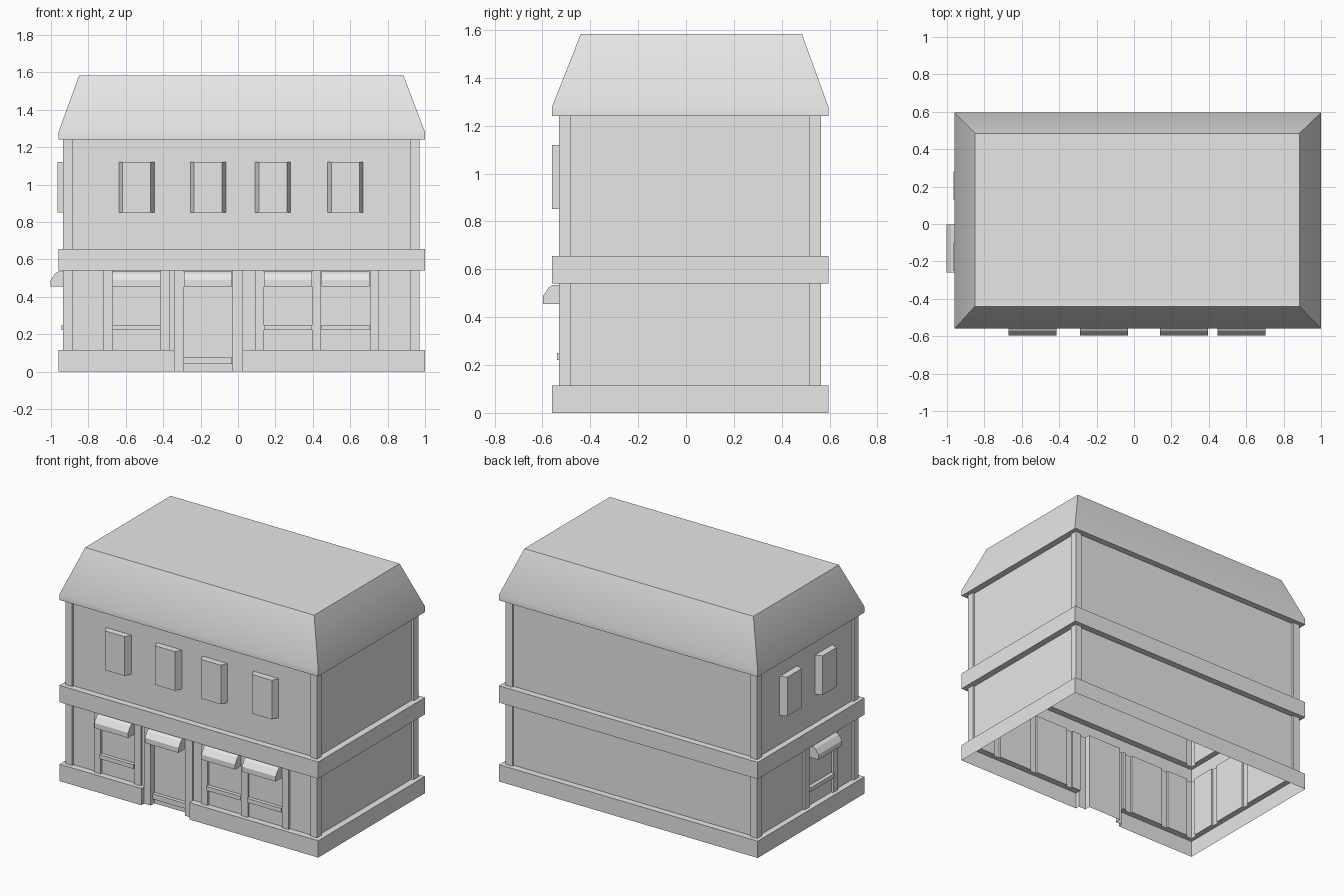
import bpy
import bmesh

cube = bpy.data.objects.get("Cube")
if cube:
    bpy.data.objects.remove(cube, do_unlink=True)

stone = bpy.data.materials.new("light_grey")
stone.use_nodes = True
stone.diffuse_color = (0.8, 0.8, 0.8, 1)
stone.node_tree.nodes["Principled BSDF"].inputs["Base Color"].default_value = (0.8, 0.8, 0.8, 1)

# Wall planes at the outer face of the pilasters
X0, X1, Y0, Y1 = -0.935, 0.97, -0.53, 0.565
RECESS = 0.015
PILLAR = 0.05


def finish(name, bm, smooth=False):
    bmesh.ops.remove_doubles(bm, verts=bm.verts, dist=0.0005)
    mesh = bpy.data.meshes.new(name)
    bm.to_mesh(mesh)
    bm.free()
    mesh.materials.append(stone)
    obj = bpy.data.objects.new(name, mesh)
    bpy.context.collection.objects.link(obj)
    if smooth:
        bpy.ops.object.select_all(action="DESELECT")
        obj.select_set(True)
        bpy.context.view_layer.objects.active = obj
        bpy.ops.object.shade_smooth_by_angle(angle=0.5)
    return obj


def rect(x0, y0, x1, y1):
    return [(x0, y0), (x1, y0), (x1, y1), (x0, y1)]


def walls(bm, lower, z0, upper, z1):
    """Join two counterclockwise outlines with outward quads."""
    lo = [bm.verts.new((*p, z0)) for p in lower]
    hi = [bm.verts.new((*p, z1)) for p in upper]
    for i in range(len(lo)):
        j = (i + 1) % len(lo)
        bm.faces.new((lo[i], lo[j], hi[j], hi[i]))
    return hi


def ledge(bm, a, b, z, up):
    """Fill the flat area between two outlines, skipping shared edges."""
    def edges(pts):
        return {frozenset((p, q)) for p, q in zip(pts, pts[1:] + pts[:1])}
    verts, loop = {}, []
    for pair in edges(a) ^ edges(b):
        ends = [verts.setdefault(p, bm.verts.new((*p, z))) if p not in verts else verts[p]
                for p in sorted(pair)]
        loop.append(bm.edges.new(ends))
    made = bmesh.ops.triangle_fill(bm, edges=loop, use_beauty=True, normal=(0, 0, 1))
    for f in made["geom"]:
        if isinstance(f, bmesh.types.BMFace):
            f.normal_update()
            if (f.normal.z > 0) != up:
                f.normal_flip()


def side(start, end, bumps, place):
    """Plan of one wall; bumps are (from, to, inset), gaps are plain wall."""
    runs, t = [], start
    corner = [(start, start + PILLAR, 0), (end - PILLAR, end, 0)]
    for a, b, inset in sorted(corner + bumps):
        if a - t > 0.001:
            runs.append((t, a, RECESS))
        runs.append((a, b, inset))
        t = b
    return [place(t, d) for a, b, d in runs for t in (a, b)]


def outline(front_bumps, left_bumps):
    pts = side(X0, X1, front_bumps, lambda t, d: (t, Y0 + d))
    pts += side(Y0, Y1, [], lambda t, d: (X1 - d, t))
    pts += side(X0, X1, [], lambda t, d: (t, Y1 - d))[::-1]
    pts += side(Y0, Y1, left_bumps, lambda t, d: (X0 + d, t))[::-1]
    pts = [(round(x, 4), round(y, 4)) for x, y in pts]
    return [p for i, p in enumerate(pts) if p != pts[i - 1]]


# Building shell: plinth, shop floor, band and upper floor, open underneath
pilasters = [(-0.72, -0.67), (-0.415, -0.365), (-0.34, -0.29), (-0.03, 0.025),
             (0.09, 0.14), (0.395, 0.445), (0.705, 0.755)]
front = [(a, b, 0) for a, b in pilasters] + [(-0.29, -0.03, 0.04)]
left = [(-0.31, -0.258, 0), (-0.002, 0.05, 0)]
shop = outline(front, left)
upper = outline([], [])
door = [p for p in shop if -0.35 < p[0] < 0.03 and p[1] < 0 and p[1] != -0.515]
outer = rect(-0.96, -0.56, 1.0, 0.595)
plinth = [outer[0], (-0.34, -0.56)] + door + [(0.025, -0.56)] + outer[1:]

bm = bmesh.new()
tiers = [(plinth, 0, 0.115), (shop, 0.115, 0.54),
         (outer, 0.54, 0.655), (upper, 0.655, 1.24)]
for plan, z0, z1 in tiers:
    walls(bm, plan, z0, plan, z1)
ledge(bm, plinth, shop, 0.115, True)
ledge(bm, shop, outer, 0.54, False)
ledge(bm, outer, upper, 0.655, True)
finish("building_walls", bm)

# Roof with a short upright eave and a flat top
bm = bmesh.new()
crown = rect(-0.85, -0.44, 0.885, 0.485)
ledge(bm, outer, upper, 1.24, False)
walls(bm, outer, 1.24, outer, 1.28)
bm.faces.new(walls(bm, outer, 1.28, crown, 1.583))
finish("roof", bm, smooth=True)


# Fittings use (along, outward, height) coordinates on a wall
def on_front(t, out, z):
    return (t, Y0 - out, z)


def on_left(t, out, z):
    return (X0 - out, -t, z)


def solid(name, place, ring_a, ring_b):
    bm = bmesh.new()
    a = [bm.verts.new(place(*p)) for p in ring_a]
    b = [bm.verts.new(place(*p)) for p in ring_b]
    bm.faces.new(a)
    bm.faces.new(b)
    for i in range(len(a)):
        j = (i + 1) % len(a)
        bm.faces.new((a[i], a[j], b[j], b[i]))
    bmesh.ops.recalc_face_normals(bm, faces=bm.faces)
    finish(name, bm)


def block(name, place, plan, z0, z1):
    solid(name, place, [(t, o, z0) for t, o in plan], [(t, o, z1) for t, o in plan])


AWNING = [(-0.015, 0.455), (0.067, 0.455), (0.067, 0.49),
          (0.043, 0.525), (0.027, 0.535), (-0.015, 0.535)]
HALF = 0.128


def awning(name, place, c):
    solid(name, place, [(c - HALF, o, z) for o, z in AWNING],
          [(c + HALF, o, z) for o, z in AWNING])


def sill(name, place, c, back, out, z0, z1):
    block(name, place, rect(c - HALF, back, c + HALF, out), z0, z1)


def bay(name, place, c):
    plan = [(c - 0.095, -0.015), (c + 0.095, -0.015), (c + 0.075, 0.03), (c - 0.075, 0.03)]
    block(name, place, plan, 0.852, 1.12)


# Shop windows and door
for i, c in enumerate((-0.5425, 0.2675, 0.575)):
    awning(f"front_awning_{i + 1}", on_front, c)
    sill(f"front_sill_{i + 1}", on_front, c, -0.015, 0.01, 0.222, 0.25)
awning("door_awning", on_front, -0.16)
sill("door_step", on_front, -0.16, -0.04, -0.015, 0.04, 0.075)
awning("side_awning", on_left, 0.13)
sill("side_sill", on_left, 0.13, -0.015, 0.01, 0.222, 0.25)

# Upper windows
for i, c in enumerate((-0.542, -0.16, 0.187, 0.574)):
    bay(f"front_window_{i + 1}", on_front, c)
for i, c in enumerate((-0.205, 0.175)):
    bay(f"side_window_{i + 1}", on_left, c)
